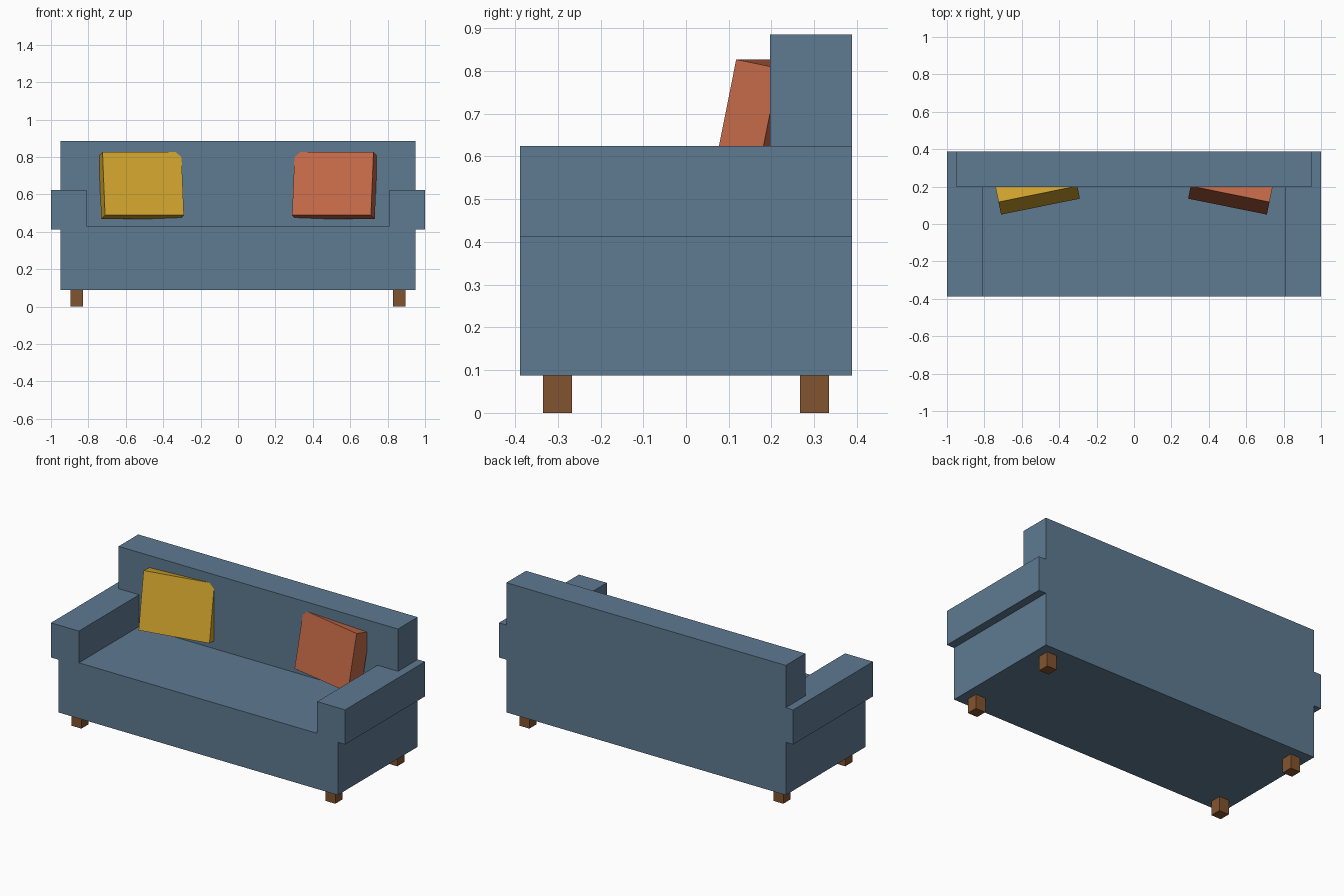
import bpy
import bmesh

if "Cube" in bpy.data.objects:
    bpy.data.objects.remove(bpy.data.objects["Cube"])


def srgb(r, g, b):
    """Convert 0-255 display values to linear RGBA."""
    lin = [(c / 255 / 12.92) if c < 10 else ((c / 255 + 0.055) / 1.055) ** 2.4 for c in (r, g, b)]
    return (*lin, 1.0)


def material(name, rgb):
    m = bpy.data.materials.new(name)
    m.diffuse_color = srgb(*rgb)
    m.use_nodes = True
    m.node_tree.nodes["Principled BSDF"].inputs["Base Color"].default_value = m.diffuse_color
    return m


BLUE = material("blue_fabric", (94, 122, 145))
YELLOW = material("yellow_fabric", (211, 166, 46))
RUST = material("rust_fabric", (196, 105, 71))
WOOD = material("brown_wood", (130, 84, 47))


def extrude_profile(name, half, y0, y1, mat):
    """Mirror a right-half (x, z) outline and extrude it from y0 to y1."""
    outline = half + [(-x, z) for x, z in reversed(half)]
    bm = bmesh.new()
    face = bm.faces.new([bm.verts.new((x, y0, z)) for x, z in outline])
    ext = bmesh.ops.extrude_face_region(bm, geom=[face])["geom"]
    verts = [v for v in ext if isinstance(v, bmesh.types.BMVert)]
    bmesh.ops.translate(bm, verts=verts, vec=(0, y1 - y0, 0))
    bmesh.ops.recalc_face_normals(bm, faces=bm.faces)
    return finish(name, bm, mat)


def box(name, lo, hi, mat):
    bm = bmesh.new()
    bmesh.ops.create_cube(bm, size=1)
    for v in bm.verts:
        v.co = [lo[i] if v.co[i] < 0 else hi[i] for i in range(3)]
    return finish(name, bm, mat)


def finish(name, bm, mat):
    mesh = bpy.data.meshes.new(name)
    bm.to_mesh(mesh)
    bm.free()
    mesh.materials.append(mat)
    obj = bpy.data.objects.new(name, mesh)
    bpy.context.collection.objects.link(obj)
    return obj


BODY, ARM_IN, ARM_OUT = 0.95, 0.81, 1.0
BASE, ARM_LOW, SEAT, ARM_TOP, BACK_TOP = 0.088, 0.412, 0.43, 0.625, 0.885
FRONT, BACK_FRONT, REAR = -0.388, 0.197, 0.388

# Seat with overhanging armrests
side = [(BODY, BASE), (BODY, ARM_LOW), (ARM_OUT, ARM_LOW), (ARM_OUT, ARM_TOP)]
extrude_profile("seat_and_arms", side + [(ARM_IN, ARM_TOP), (ARM_IN, SEAT)],
                FRONT, BACK_FRONT, BLUE)

# Backrest, including the rear ends of the armrests
extrude_profile("backrest", side + [(BODY, ARM_TOP), (BODY, BACK_TOP)],
                BACK_FRONT, REAR, BLUE)

# Four square legs
for sx, x_name in ((-1, "left"), (1, "right")):
    for sy, y_name in ((-1, "front"), (1, "back")):
        x, y = sx * 0.863, sy * 0.301
        box(f"{y_name}_{x_name}_leg", (x - 0.033, y - 0.034, 0),
            (x + 0.033, y + 0.034, BASE), WOOD)

# Two throw cushions leaning on the backrest, turned inwards
for s, name, mat in ((-1, "left_cushion", YELLOW), (1, "right_cushion", RUST)):
    cushion = box(name, (-0.215, 0, 0), (0.215, 0.104, 0.345), mat)
    cushion.location = (s * 0.5, 0.093, 0.489)
    cushion.rotation_euler = (-0.2, 0, -s * 0.2)
